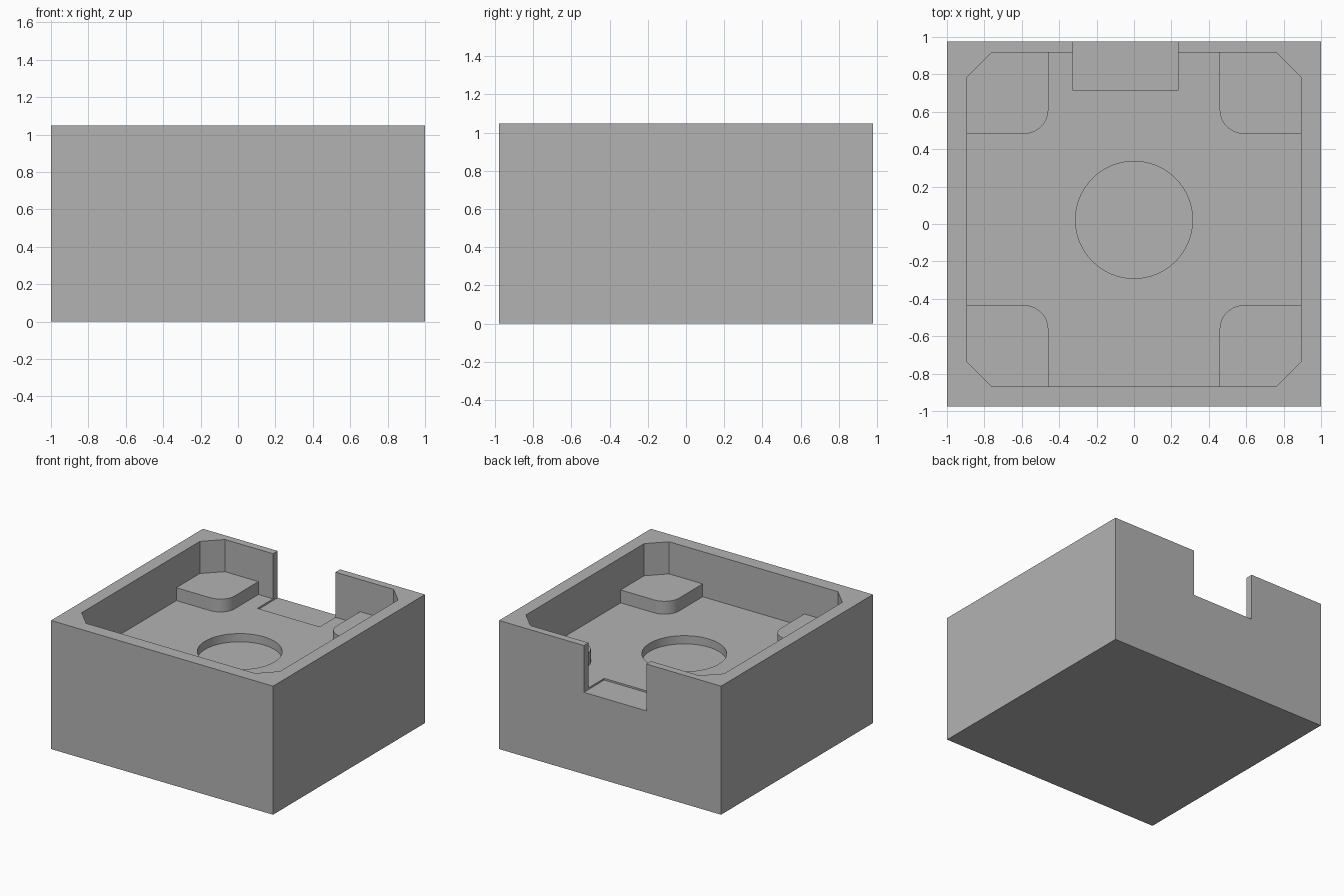
import bpy
import bmesh
from math import cos, sin, pi, radians

if "Cube" in bpy.data.objects:
    bpy.data.objects.remove(bpy.data.objects["Cube"], do_unlink=True)

# Main dimensions
HALF_X, HALF_Y, HEIGHT = 1.0, 0.977, 1.047
POCKET, CHAMFER, CENTRE_Y = 0.893, 0.133, 0.024
FLOOR, SLOT_FLOOR, PAD_TOP, RECESS_FLOOR = 0.68, 0.666, 0.785, 0.613
ABOVE = HEIGHT + 0.2

grey = bpy.data.materials.new("plain_grey")
grey.use_nodes = True
colour = (0.45, 0.45, 0.45, 1)
grey.diffuse_color = colour
grey.node_tree.nodes["Principled BSDF"].inputs["Base Color"].default_value = colour


def prism(name, outline, z0, z1):
    """Extrude a flat outline from z0 up to z1."""
    bm = bmesh.new()
    base = bm.faces.new([bm.verts.new((x, y, z0)) for x, y in outline])
    top = bmesh.ops.extrude_face_region(bm, geom=[base])["geom"]
    verts = [v for v in top if isinstance(v, bmesh.types.BMVert)]
    bmesh.ops.translate(bm, verts=verts, vec=(0, 0, z1 - z0))
    bmesh.ops.recalc_face_normals(bm, faces=bm.faces)
    mesh = bpy.data.meshes.new(name)
    bm.to_mesh(mesh)
    bm.free()
    mesh.materials.append(grey)
    obj = bpy.data.objects.new(name, mesh)
    bpy.context.collection.objects.link(obj)
    return obj


def rect(x0, x1, y0, y1):
    return [(x0, y0), (x1, y0), (x1, y1), (x0, y1)]


def arc(cx, cy, r, start, end, steps):
    angles = [start + (end - start) * i / steps for i in range(steps + 1)]
    return [(cx + r * cos(a), cy + r * sin(a)) for a in angles]


def activate(obj):
    bpy.ops.object.select_all(action="DESELECT")
    obj.select_set(True)
    bpy.context.view_layer.objects.active = obj


def carve(body, cutter):
    """Subtract the cutter from the body, then discard it."""
    cutter.hide_render = True
    mod = body.modifiers.new(cutter.name, "BOOLEAN")
    mod.operation = "DIFFERENCE"
    mod.solver = "EXACT"
    mod.object = cutter
    activate(body)
    bpy.ops.object.modifier_apply(modifier=mod.name)
    bpy.data.objects.remove(cutter, do_unlink=True)


# Solid block
body = prism("box_body", rect(-HALF_X, HALF_X, -HALF_Y, HALF_Y), 0, HEIGHT)

# Square pocket with chamfered corners
short = POCKET - CHAMFER
pocket = []
for sx, sy in ((1, 1), (-1, 1), (-1, -1), (1, -1)):
    pair = [(sx * POCKET, CENTRE_Y + sy * short), (sx * short, CENTRE_Y + sy * POCKET)]
    pocket += pair if sx == sy else pair[::-1]
carve(body, prism("pocket_cutter", pocket, FLOOR, ABOVE))

# Round recess in the floor
circle = arc(0, CENTRE_Y - 0.002, 0.313, 0, 2 * pi, 64)[:-1]
carve(body, prism("recess_cutter", circle, RECESS_FLOOR, FLOOR + 0.1))

# Slot through the back wall, slightly below the floor
carve(body, prism("slot_cutter", rect(-0.326, 0.236, 0.715, HALF_Y + 0.1), SLOT_FLOOR, ABOVE))

# Raised pads in the four corners, rounded towards the middle
INNER, RADIUS = 0.458, 0.13
pad = [(POCKET, INNER), (POCKET, short), (short, POCKET), (INNER, POCKET)]
pad += arc(INNER + RADIUS, INNER + RADIUS, RADIUS, pi, 1.5 * pi, 12)
pads = []
for side, sx in (("left", 1), ("right", -1)):
    for end, sy in (("back", 1), ("front", -1)):
        outline = [(sx * x, CENTRE_Y + sy * y) for x, y in pad]
        pads.append(prism(f"{end}_{side}_corner_pad", outline, FLOOR, PAD_TOP))

# Smooth round walls, sharp edges elsewhere
for obj in [body] + pads:
    activate(obj)
    bpy.ops.object.shade_smooth_by_angle(angle=radians(30))
